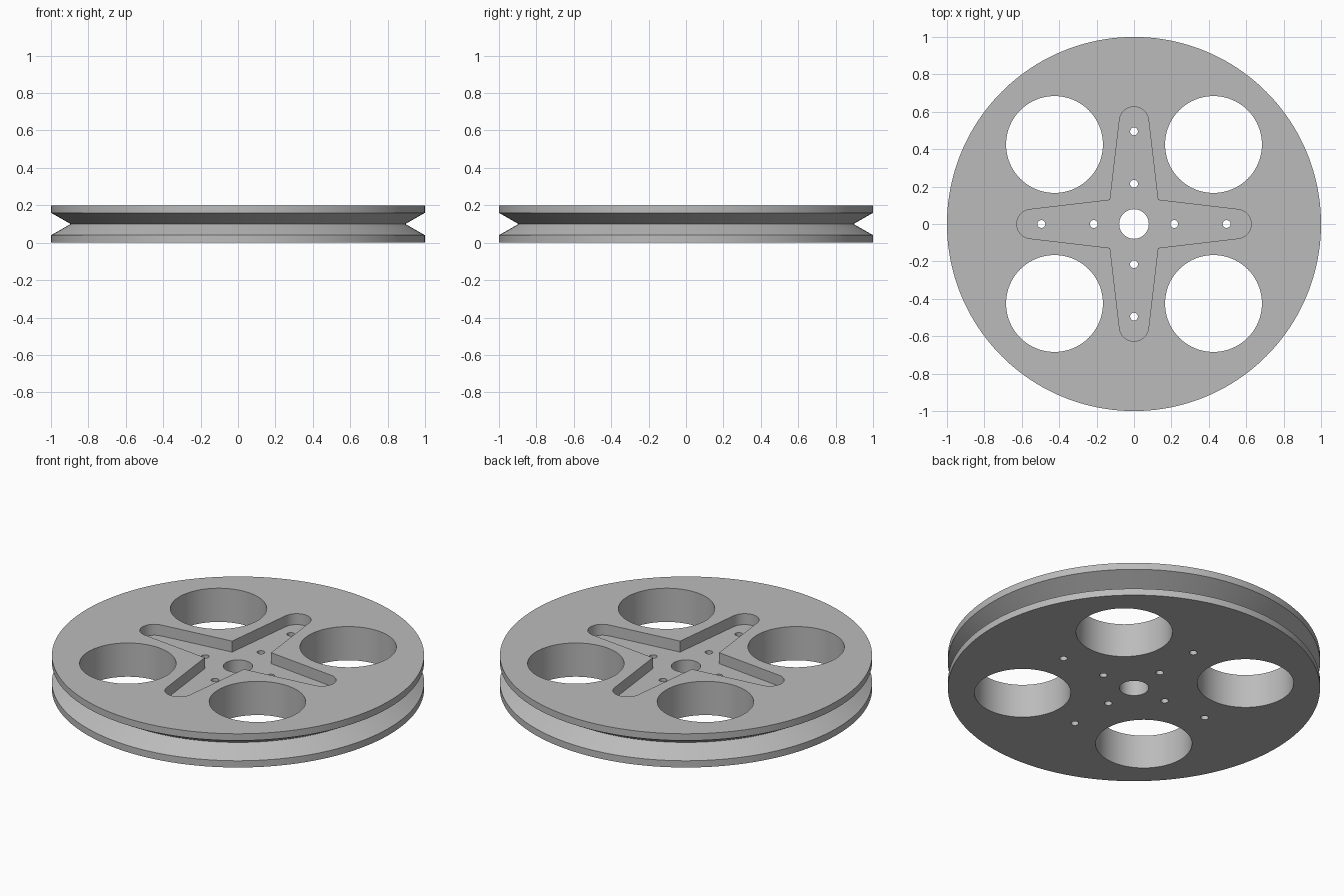
import bpy, bmesh, math
from math import cos, sin, pi

cube = bpy.data.objects.get("Cube")
if cube:
    bpy.data.objects.remove(cube, do_unlink=True)

GREY = (0.5, 0.5, 0.5, 1.0)
THICK = 0.2
RECESS = 0.065

metal = bpy.data.materials.new("grey_metal")
metal.use_nodes = True
metal.diffuse_color = GREY
metal.node_tree.nodes["Principled BSDF"].inputs["Base Color"].default_value = GREY


def circle(r, n, cx=0.0, cy=0.0):
    return [(cx + r * cos(2 * pi * i / n), cy + r * sin(2 * pi * i / n)) for i in range(n)]


def loft(bm, outlines):
    """Closed solid through stacked (outline, z) rings of equal point count."""
    rings = [[bm.verts.new((x, y, z)) for x, y in pts] for pts, z in outlines]
    n = len(rings[0])
    for low, high in zip(rings, rings[1:]):
        for i in range(n):
            j = (i + 1) % n
            bm.faces.new((low[i], low[j], high[j], high[i]))
    bm.faces.new(rings[0][::-1])
    bm.faces.new(rings[-1])


def make_object(name, bm):
    mesh = bpy.data.meshes.new(name)
    bm.to_mesh(mesh)
    bm.free()
    mesh.materials.append(metal)
    obj = bpy.data.objects.new(name, mesh)
    bpy.context.collection.objects.link(obj)
    return obj


# Wheel body with a V groove around the rim
bm = bmesh.new()
rim = [(1.0, 0.0), (1.0, 0.04), (0.895, 0.1), (1.0, 0.16), (1.0, THICK)]
loft(bm, [(circle(r, 160), z) for r, z in rim])
wheel = make_object("pulley_wheel", bm)

# Four-armed recess: tapered arms with round tips
tip_r, tip_c, root = 0.078, 0.549, 0.128
taper = 0.118
star = []
for k in range(4):
    turn = k * pi / 2
    arm = [(root, -root)]
    for i in range(17):
        a = (-pi / 2 + taper) + (pi - 2 * taper) * i / 16
        arm.append((tip_c + tip_r * cos(a), tip_r * sin(a)))
    star += [(x * cos(turn) - y * sin(turn), x * sin(turn) + y * cos(turn)) for x, y in arm]
bm = bmesh.new()
loft(bm, [(star, THICK - RECESS), (star, THICK + 0.1)])
recess_cutter = make_object("recess_cutter", bm)

# Through holes: axle, four lightening holes, eight bolt holes
holes = [(0.0, 0.0, 0.079, 48)]
for k in range(4):
    a = k * pi / 2
    d = 0.425 * math.sqrt(2)
    holes.append((d * cos(a + pi / 4), d * sin(a + pi / 4), 0.259, 96))
    holes += [(r * cos(a), r * sin(a), 0.021, 24) for r in (0.215, 0.495)]
bm = bmesh.new()
for x, y, r, n in holes:
    outline = circle(r, n, x, y)
    loft(bm, [(outline, -0.1), (outline, THICK + 0.1)])
hole_cutter = make_object("hole_cutter", bm)

# Cut the wheel
for cutter in (recess_cutter, hole_cutter):
    cutter.hide_render = True
    cut = wheel.modifiers.new(cutter.name, "BOOLEAN")
    cut.operation = "DIFFERENCE"
    cut.solver = "EXACT"
    cut.object = cutter

bpy.ops.object.select_all(action="DESELECT")
wheel.select_set(True)
bpy.context.view_layer.objects.active = wheel
for cutter in (recess_cutter, hole_cutter):
    bpy.ops.object.modifier_apply(modifier=cutter.name)
    bpy.data.objects.remove(cutter, do_unlink=True)
bpy.ops.object.shade_smooth_by_angle(angle=math.radians(25))
